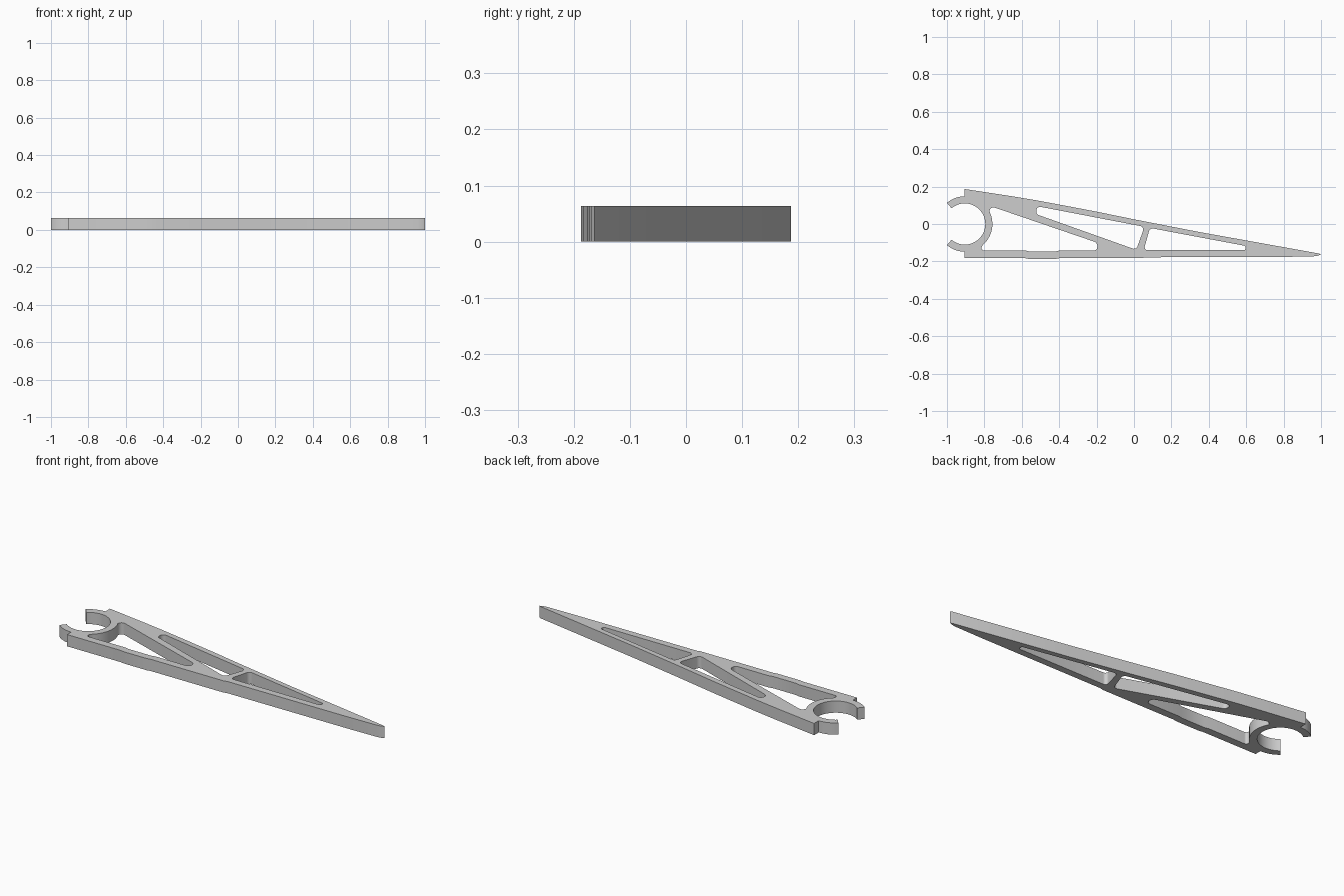
import bpy, bmesh
from math import radians, sin, cos, tan
from mathutils import Vector

cube = bpy.data.objects.get("Cube")
if cube:
    bpy.data.objects.remove(cube)

THICK = 0.064
CLIP = Vector((-0.905, 0.0))     # centre of the open clip ring
R_IN, R_OUT = 0.11, 0.148


def arc(radius, start, end, steps):
    """Points on a circle around the clip centre, angles in degrees."""
    angles = [radians(start + (end - start) * i / steps) for i in range(steps + 1)]
    return [CLIP + Vector((cos(a), sin(a))) * radius for a in angles]


def rounded(corners, steps=6):
    """Closed loop from (x, y, fillet radius) corners."""
    pts = []
    for i, (x, y, r) in enumerate(corners):
        p = Vector((x, y))
        if r == 0:
            pts.append(p)
            continue
        d1 = (Vector(corners[i - 1][:2]) - p).normalized()
        d2 = (Vector(corners[(i + 1) % len(corners)][:2]) - p).normalized()
        half = d1.angle(d2) / 2
        centre = p + (d1 + d2).normalized() * r / sin(half)
        a = (p + d1 * r / tan(half) - centre).normalized()
        b = (p + d2 * r / tan(half) - centre).normalized()
        pts += [centre + a.slerp(b, k / steps) * r for k in range(steps + 1)]
    return pts


# Outer profile: straight bottom, pointed tip, gently curved top, open clip
bottom = [(-0.905, -0.183), (-0.58, -0.183), (-0.56, -0.187), (-0.42, -0.187),
          (-0.40, -0.183), (0.04, -0.183), (0.06, -0.178), (0.8, -0.176)]
tip = [(0.96, -0.173), (0.985, -0.169), (1.0, -0.163), (0.99, -0.158)]
top = [(0.35, -0.043), (0.0, 0.025), (-0.2, 0.066), (-0.4, 0.104),
       (-0.53, 0.128), (-0.65, 0.148), (-0.905, 0.187)]
outline = [Vector(p) for p in bottom + tip + top]
outline += arc(R_OUT, 90, 130, 8) + arc(R_IN, 130, -130, 48) + arc(R_OUT, -130, -90, 8)

# Rear window hugs the clip ring on its left side
ring_side = [(p.x, p.y, 0) for p in arc(R_OUT, -50, 27, 12)]
rear_window = rounded([(-0.772, 0.097, 0.022), (-0.196, -0.1, 0.025),
                       (-0.196, -0.142, 0.02), (-0.40, -0.142, 0),
                       (-0.42, -0.147, 0), (-0.56, -0.147, 0), (-0.58, -0.142, 0),
                       (-0.823, -0.142, 0.014)] + ring_side)
middle_window = rounded([(-0.522, 0.096, 0.02), (0.056, -0.015, 0.02),
                         (0.012, -0.138, 0.02), (-0.522, 0.052, 0.02)])
front_window = rounded([(0.085, -0.021, 0.02), (0.596, -0.117, 0.01),
                        (0.596, -0.14, 0.01), (0.052, -0.14, 0.016)])

# Fill the profile around its windows and extrude it into a plate
bm = bmesh.new()
for loop in (outline, rear_window, middle_window, front_window):
    verts = [bm.verts.new((p.x, p.y, 0)) for p in loop]
    for i, v in enumerate(verts):
        bm.edges.new((verts[i - 1], v))
bmesh.ops.triangle_fill(bm, edges=bm.edges[:], use_beauty=True)
raised = bmesh.ops.extrude_face_region(bm, geom=bm.faces[:], use_keep_orig=True)
bmesh.ops.translate(bm, vec=(0, 0, THICK),
                    verts=[g for g in raised["geom"] if isinstance(g, bmesh.types.BMVert)])
bmesh.ops.recalc_face_normals(bm, faces=bm.faces[:])
mesh = bpy.data.meshes.new("wing_rib")
bm.to_mesh(mesh)
bm.free()

rib = bpy.data.objects.new("wing_rib", mesh)
bpy.context.collection.objects.link(rib)

# One plain grey
grey = bpy.data.materials.new("light_grey")
grey.use_nodes = True
colour = (0.61, 0.61, 0.61, 1)
grey.diffuse_color = colour
grey.node_tree.nodes["Principled BSDF"].inputs["Base Color"].default_value = colour
mesh.materials.append(grey)

bpy.ops.object.select_all(action="DESELECT")
rib.select_set(True)
bpy.context.view_layer.objects.active = rib
bpy.ops.object.shade_smooth_by_angle(angle=radians(30))
